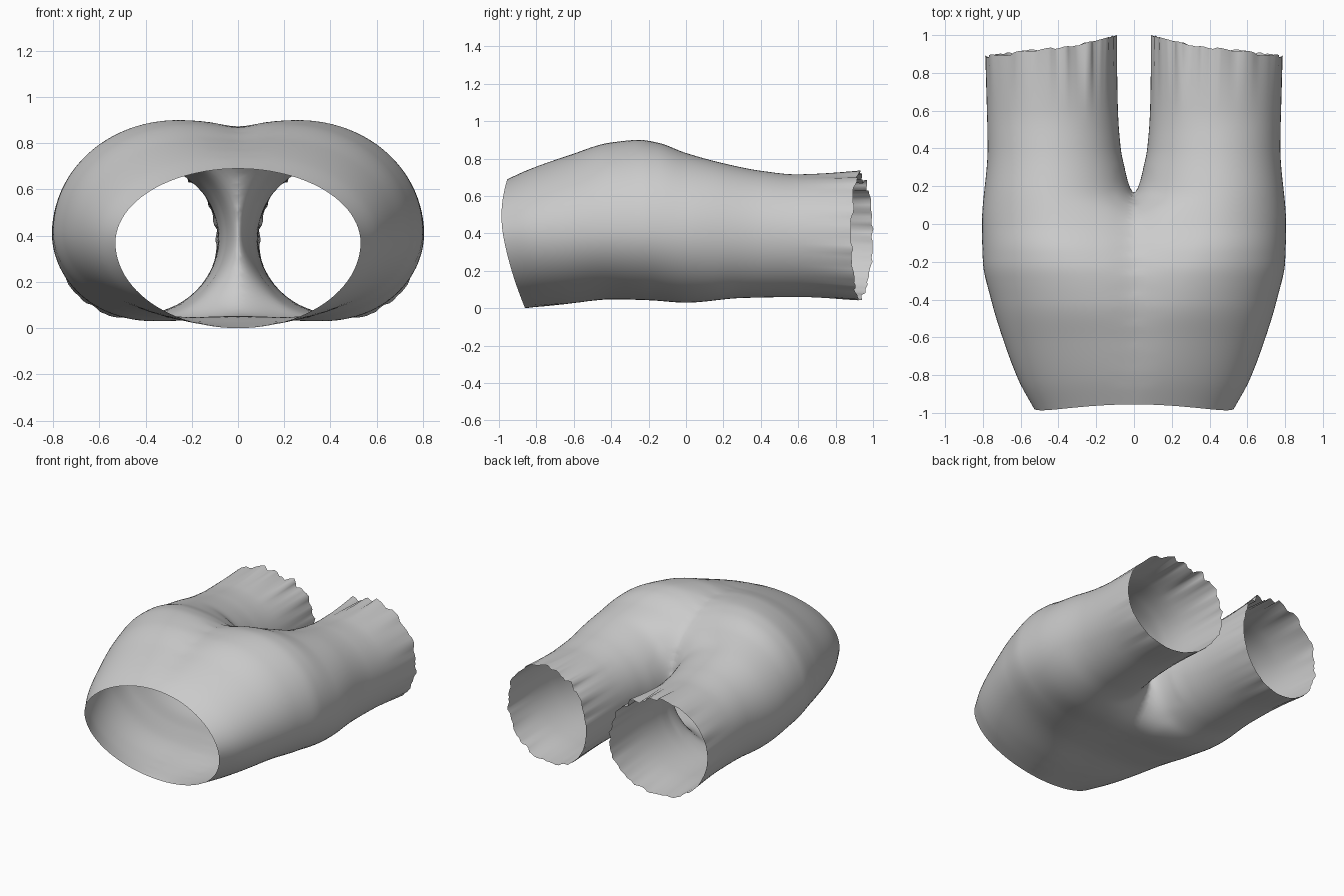
import bpy, bmesh, math, random

if "Cube" in bpy.data.objects:
    bpy.data.objects.remove(bpy.data.objects["Cube"])

random.seed(4)


def interp(keys, y):
    """Smooth (monotone cubic) interpolation through (y, value) pairs."""
    if y <= keys[0][0]:
        return keys[0][1]
    n = len(keys)
    d = [(keys[i + 1][1] - keys[i][1]) / (keys[i + 1][0] - keys[i][0]) for i in range(n - 1)]

    def slope(i):
        if i == 0 or i == n - 1:
            return d[0] if i == 0 else d[-1]
        a, b = d[i - 1], d[i]
        return 0 if a * b <= 0 else 2 * a * b / (a + b)

    for i in range(n - 1):
        if y <= keys[i + 1][0]:
            h = keys[i + 1][0] - keys[i][0]
            t = (y - keys[i][0]) / h
            return (keys[i][1] * (1 + 2 * t) * (1 - t) ** 2 + slope(i) * h * t * (1 - t) ** 2
                    + keys[i + 1][1] * t * t * (3 - 2 * t) + slope(i + 1) * h * t * t * (t - 1))
    return keys[-1][1]


# profiles along the garment, waist (-y) to hem (+y)
OUTER = [(-.94, .53), (-.8, .61), (-.6, .69), (-.4, .755), (-.2, .8), (0, .805), (.4, .775), (.92, .79)]
INNER = [(-.94, -.53), (-.3, -.43), (-.1, -.34), (0, -.25), (.08, -.13), (.12, -.05), (.145, -.01),
         (.19, .02), (.28, .045), (.4, .07), (.6, .085), (.92, .09)]
TOP = [(-.94, .69), (-.8, .75), (-.6, .82), (-.4, .885), (-.25, .9), (-.15, .885), (0, .83), (.2, .775),
       (.4, .735), (.6, .715), (.92, .72)]
BOTTOM = [(-.94, 0), (-.7, .02), (-.4, .048), (-.2, .043), (0, .03), (.3, .055), (.6, .06), (.92, .04)]
MID_X = [(-.94, 0), (-.6, .13), (-.3, .24), (0, .36), (.2, .42), (.92, .44)]
MID_Z = [(-.94, .37), (-.3, .42), (0, .41), (.92, .38)]
FLAT = [(-.94, 1), (-.6, .4), (-.1, .35), (.18, 1), (.92, 1)]  # flattens the underside of the trunk

N, ROWS = 96, 96
folds = [random.uniform(-1, 1) for _ in range(N)]
folds = [(folds[i - 1] + 2 * folds[i]) / 3 for i in range(N)]

# one half: a tube from waist to hem
bm = bmesh.new()
rings = []
for r in range(ROWS + 1):
    y = -.94 + 1.86 * r / ROWS
    xm, zm = interp(MID_X, y), interp(MID_Z, y)
    out, inn = interp(OUTER, y) - xm, xm - interp(INNER, y)
    up, down = interp(TOP, y) - zm, zm - interp(BOTTOM, y)
    lean = max(0, min(1, (-.3 - y) / .64))
    hem = max(0, (y - .5) / .42)
    ring = []
    for i in range(N):
        a = 2 * math.pi * i / N
        c, s = math.cos(a), math.sin(a)
        # gathers grow toward the hem, strongest on the inner upper side
        k = 1 + hem ** 2 * folds[i] * (.02 + .09 * max(0, s * .85 - c * .5) ** 4)
        sz = -abs(s) ** interp(FLAT, y) if s < 0 and c < 0 else s
        x = xm + c * k * (out if c > 0 else inn)
        z = zm + sz * k * (up if s > 0 else down)
        # slanted, dipped waist and hem that runs longer on the inside
        waist = lean * (.2 * (.4 - z) + .043 * max(0, s) ** 2 - .04 * c * c)
        yy = y + waist + hem * (.007 - .04 * c + .033 * min(0, c) ** 2 + .01 * folds[i])
        ring.append(bm.verts.new((x, yy, z)))
    rings.append(ring)
for a, b in zip(rings, rings[1:]):
    for i in range(N):
        j = (i + 1) % N
        bm.faces.new((a[i], a[j], b[j], b[i]))

# trim at the centre seam and mirror the second half
bmesh.ops.bisect_plane(bm, geom=bm.verts[:] + bm.edges[:] + bm.faces[:], dist=1e-4,
                       plane_co=(0, 0, 0), plane_no=(-1, 0, 0), clear_outer=True)
bmesh.ops.mirror(bm, geom=bm.verts[:] + bm.edges[:] + bm.faces[:], axis='X', merge_dist=.0005)
bmesh.ops.remove_doubles(bm, verts=bm.verts[:], dist=.002)

# soften the seam and the crotch saddle, more underneath than on top
for z0, z1, width, steps in ((0, .35, .16, 16), (.35, 1, .1, 6)):
    soft = [v for v in bm.verts if abs(v.co.x) < width and -.85 < v.co.y < .3
            and z0 <= v.co.z < z1 and not v.is_boundary]
    for _ in range(steps):
        bmesh.ops.smooth_vert(bm, verts=soft, factor=.5, use_axis_x=True, use_axis_y=True, use_axis_z=True)

# consistent outward normals
bmesh.ops.recalc_face_normals(bm, faces=bm.faces[:])
side = max(bm.faces, key=lambda f: f.calc_center_median().x)
if side.normal.x < 0:
    bmesh.ops.reverse_faces(bm, faces=bm.faces[:])

me = bpy.data.meshes.new("shorts")
bm.to_mesh(me)
bm.free()
shorts = bpy.data.objects.new("shorts", me)
bpy.context.collection.objects.link(shorts)
for p in me.polygons:
    p.use_smooth = True
